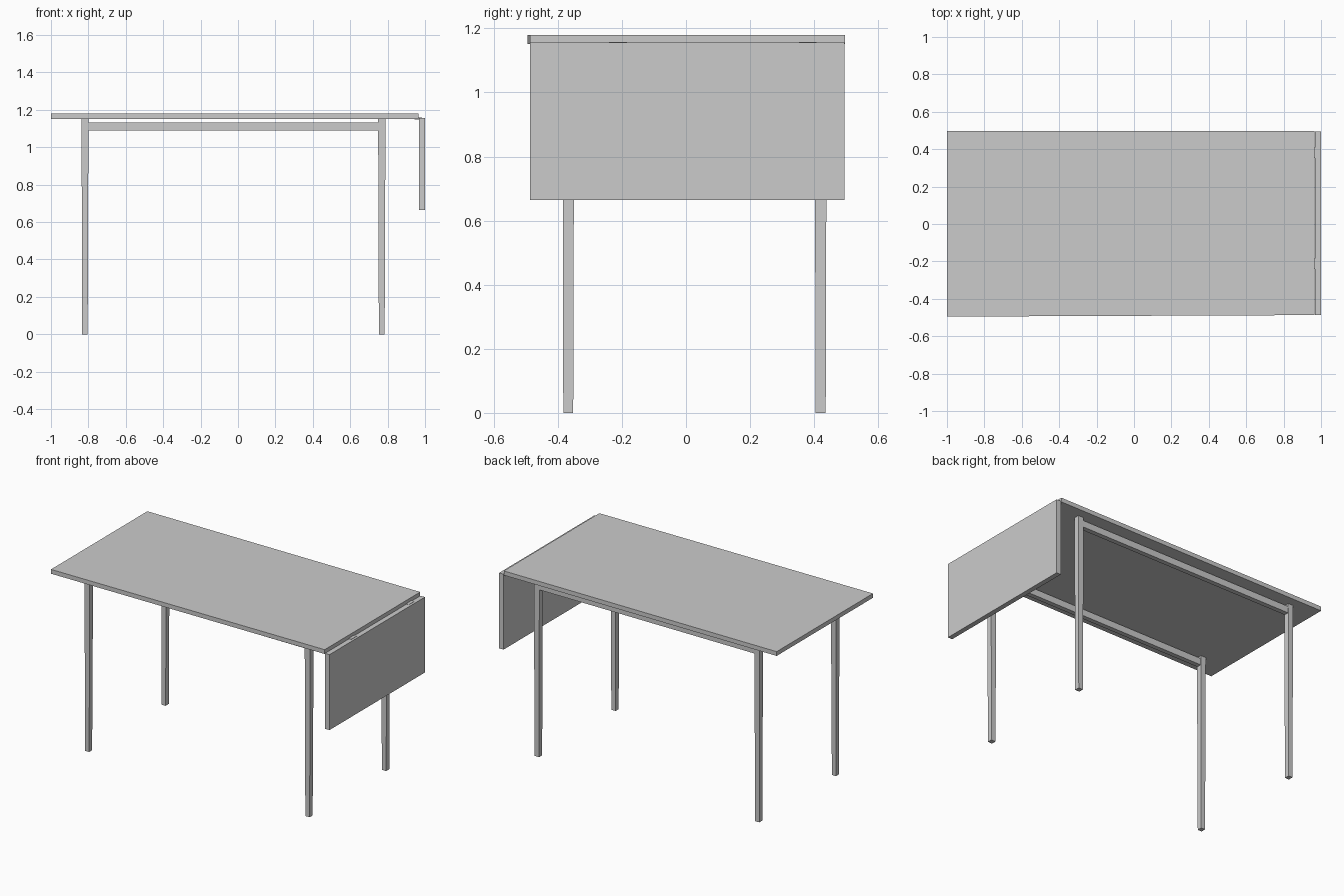
import bpy, bmesh

if "Cube" in bpy.data.objects:
    bpy.data.objects.remove(bpy.data.objects["Cube"])


def loft(name, sections):
    """Closed solid through a stack of (z, x0, x1, y0, y1) rectangles."""
    bm = bmesh.new()
    rings = [[bm.verts.new(p) for p in ((x0, y0, z), (x1, y0, z), (x1, y1, z), (x0, y1, z))]
             for z, x0, x1, y0, y1 in sections]
    bm.faces.new(rings[0][::-1])
    bm.faces.new(rings[-1])
    for a, b in zip(rings, rings[1:]):
        for i in range(4):
            j = (i + 1) % 4
            bm.faces.new((a[i], a[j], b[j], b[i]))
    me = bpy.data.meshes.new(name)
    bm.to_mesh(me)
    bm.free()
    ob = bpy.data.objects.new(name, me)
    bpy.context.collection.objects.link(ob)
    return ob


def box(name, x, y, z):
    return loft(name, [(h, *x, *y) for h in z])


# Table top, its front edge slightly out of square
top = box("table_top", (-1.0, 0.965), (-0.495, 0.496), (1.151, 1.179))
for v in top.data.vertices:
    if v.co.x > 0 and v.co.y < 0:
        v.co.y = -0.487

# Folded drop leaf hanging at the right end
box("drop_leaf", (0.968, 1.0), (-0.487, 0.494), (0.665, 1.156))

# Small hinge plates bridging top and leaf
for side, y in (("front", -0.212), ("back", 0.38)):
    box("hinge_" + side, (0.945, 0.985), (y - 0.028, y + 0.028), (1.149, 1.158))

# Slightly tapered legs and the long rails joining each pair
for side, y0, y1 in (("front", -0.384, -0.35), ("back", 0.403, 0.438)):
    for end, x0, x1 in (("left", -0.837, -0.80), ("right", 0.749, 0.788)):
        loft(f"{side}_{end}_leg", [(0.0, x0 + 0.004, x1 - 0.004, y0 + 0.001, y1 - 0.002),
                                   (0.7, x0 + 0.002, x1 - 0.001, y0, y1),
                                   (1.151, x0, x1, y0, y1)])
    box(side + "_rail", (-0.81, 0.76), (y0 + 0.002, y1 - 0.002), (1.09, 1.133))
